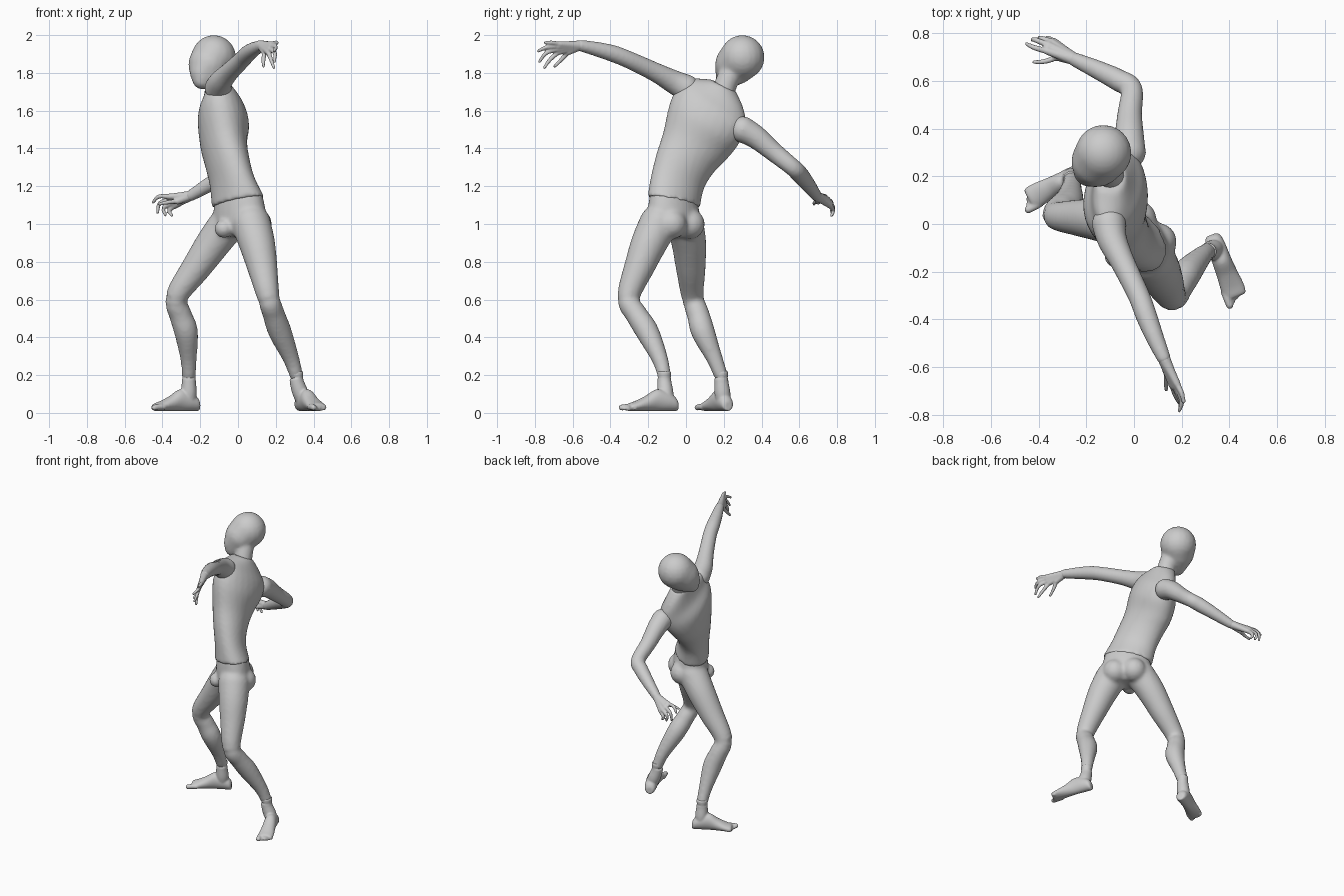
import bpy, bmesh, math
from mathutils import Vector, Matrix

if "Cube" in bpy.data.objects:
    bpy.data.objects.remove(bpy.data.objects["Cube"])

N = 24


def spline(rows, k=5):
    """Catmull-Rom through rows of numbers."""
    out = []
    for i in range(len(rows) - 1):
        q = [rows[max(i - 1, 0)], rows[i], rows[i + 1], rows[min(i + 2, len(rows) - 1)]]
        for j in range(k):
            t = j / k
            out.append([0.5 * (2 * b + (c - a) * t + (2 * a - 5 * b + 4 * c - d) * t * t
                               + (3 * b - a - 3 * c + d) * t ** 3) for a, b, c, d in zip(*q)])
    return out + [list(rows[-1])]


def skin(bm, rings):
    """Closed skin over (centre, side, up) ellipses."""
    loops = [[bm.verts.new(c + a * math.cos(2 * math.pi * i / N) + b * math.sin(2 * math.pi * i / N))
              for i in range(N)] for c, a, b in rings]
    for p, q in zip(loops, loops[1:]):
        for i in range(N):
            bm.faces.new((p[i], p[(i + 1) % N], q[(i + 1) % N], q[i]))
    bm.faces.new(loops[0][::-1])
    bm.faces.new(loops[-1])


def ball(bm, p, r):
    bmesh.ops.create_uvsphere(bm, u_segments=20, v_segments=12, radius=r, matrix=Matrix.Translation(p))


def tube(bm, rows, ends=True):
    """Round limb through (x, y, z, radius) rows."""
    s = spline(rows)
    rings = []
    for i, p in enumerate(s):
        d = Vector(s[min(i + 1, len(s) - 1)][:3]) - Vector(s[max(i - 1, 0)][:3])
        m = d.to_track_quat('Z', 'Y').to_matrix()
        rings.append((Vector(p[:3]), m @ Vector((p[3], 0, 0)), m @ Vector((0, p[3], 0))))
    skin(bm, rings)
    if ends:
        for p in (rows[0], rows[-1]):
            ball(bm, p[:3], p[3])


def trunk(bm, rows):
    """Body sections: x, y, z, half width, half depth, yaw, roll (degrees)."""
    rings = []
    for x, y, z, w, d, yaw, roll in spline(rows):
        t, r = math.radians(yaw), math.radians(roll)
        side = Vector((math.cos(t) * math.cos(r), math.sin(t) * math.cos(r), -math.sin(r)))
        rings.append((Vector((x, y, z)), side * w, Vector((-math.sin(t), math.cos(t), 0)) * d))
    skin(bm, rings)


def finish(bm, name, voxel, smooth):
    bmesh.ops.recalc_face_normals(bm, faces=bm.faces)
    me = bpy.data.meshes.new(name)
    bm.to_mesh(me)
    bm.free()
    ob = bpy.data.objects.new(name, me)
    bpy.context.collection.objects.link(ob)
    m = ob.modifiers.new("fuse", 'REMESH')
    m.mode, m.voxel_size, m.use_smooth_shade = 'VOXEL', voxel, True
    m = ob.modifiers.new("soften", 'SMOOTH')
    m.factor, m.iterations = 0.5, smooth


# Torso, twisting from the hips to the shoulders
bm = bmesh.new()
trunk(bm, [(0, -.065, 1.115, .165, .112, 135, 12), (-.03, -.045, 1.22, .157, .102, 122, 13),
           (-.055, -.005, 1.32, .165, .11, 110, 17), (-.075, .05, 1.42, .185, .123, 97, 24),
           (-.077, .10, 1.54, .215, .135, 82, 32), (-.07, .14, 1.62, .212, .11, 78, 33),
           (-.085, .165, 1.68, .175, .085, 78, 32), (-.10, .195, 1.735, .075, .065, 80, 25)])
finish(bm, "torso", .012, 5)

# Pelvis and legs
bm = bmesh.new()
trunk(bm, [(0, -.063, 1.14, .15, .10, 135, 12), (.008, -.065, 1.05, .163, .112, 135, 8),
           (.012, -.07, .97, .15, .105, 135, 5), (.01, -.06, .93, .08, .06, 135, 0)])
for p, r in (((.015, .02, 1.0), .08), ((.10, -.075, 1.0), .08), ((-.075, -.135, .975), .05)):
    ball(bm, p, r)
tube(bm, [(-.055, -.005, 1.0, .098), (-.13, .015, .9, .092), (-.22, .025, .77, .079),
          (-.325, .035, .615, .06), (-.305, .065, .52, .06), (-.275, .09, .43, .063),
          (-.262, .15, .29, .044), (-.26, .185, .2, .037)])
tube(bm, [(.07, -.145, 1.0, .104), (.10, -.195, .9, .096), (.125, -.24, .79, .083),
          (.162, -.305, .61, .06), (.19, -.262, .52, .059), (.222, -.205, .43, .062),
          (.28, -.14, .29, .044), (.308, -.115, .2, .036)])
finish(bm, "legs", .012, 6)


# Feet
def foot(name, ankle, heel, toe, inner):
    bm = bmesh.new()
    h, f = Vector((*heel, 0)), Vector((*toe, 0)) - Vector((*heel, 0))
    side = Vector((f.y, -f.x, 0)).normalized()
    rows = [(0, .022, .05), (.05, .035, .075), (.18, .04, .1), (.38, .041, .115), (.58, .045, .08),
            (.75, .05, .055), (.87, .047, .042), (.9, .04, .035)]
    skin(bm, [(h + f * t + Vector((0, 0, z / 2 + .01)), side * w, Vector((0, 0, z / 2)))
              for t, w, z in spline(rows)])
    b = h + f * .2
    tube(bm, [(*ankle, .222, .037), (*ankle, .17, .037),
              ((ankle[0] + b.x) / 2, (ankle[1] + b.y) / 2, .11, .042), (b.x, b.y, .06, .038)], False)
    for i in range(5):
        o = side * inner * (.038 - .019 * i)
        r = .016 if i == 0 else .0105
        a, e = h + f * .78 + o, h + f * (.97 - .035 * i) + o
        tube(bm, [(a.x, a.y, .032, r), ((a.x + e.x) / 2, (a.y + e.y) / 2, .032, r), (e.x, e.y, .012 + r, r)])
    finish(bm, name, .006, 4)


foot("right_foot", (-.26, .187), (-.208, .225), (-.468, .09), -1)
foot("left_foot", (.31, -.115), (.325, -.045), (.44, -.335), 1)

# Arms
ARMS = {
    "right_arm": [(-.02, .30, 1.50, .07), (-.02, .37, 1.46, .062), (-.018, .46, 1.385, .052),
                  (-.01, .565, 1.30, .046), (-.06, .60, 1.265, .047), (-.15, .645, 1.21, .04),
                  (-.25, .69, 1.15, .03)],
    "left_arm": [(-.105, 0, 1.72, .072), (-.09, -.07, 1.755, .062), (-.045, -.165, 1.805, .051),
                 (.02, -.30, 1.868, .046), (.05, -.38, 1.90, .045), (.085, -.47, 1.925, .039),
                 (.124, -.56, 1.945, .03)]}
for name, rows in ARMS.items():
    bm = bmesh.new()
    tube(bm, rows)
    finish(bm, name, .01, 4)


# Hands: wrist, then knuckle / middle joint / tip for each finger, thumb last
def hand(name, wrist, fingers):
    bm = bmesh.new()
    w = Vector(wrist)
    for i, (a, m, e) in enumerate(fingers):
        r = .011
        if i < 4:
            tube(bm, [(*w, .027), (*(w.lerp(Vector(a), .5)), .02), (*a, .0155)])
        else:
            tube(bm, [(*w, .025), (*a, .017)])
        tube(bm, [(*a, r + .002), (*m, r), (*e, r - .003)])
    for (a, _, _), (b, _, _) in zip(fingers[:3], fingers[1:4]):
        tube(bm, [(*a, .0145), (*b, .0145)])
    finish(bm, name, .005, 4)


hand("right_hand", (-.25, .69, 1.15), [
    ((-.365, .725, 1.145), (-.42, .74, 1.145), (-.45, .755, 1.115)),
    ((-.36, .75, 1.13), (-.415, .772, 1.11), (-.425, .77, 1.06)),
    ((-.35, .765, 1.11), (-.395, .78, 1.085), (-.385, .775, 1.048)),
    ((-.335, .765, 1.095), (-.365, .78, 1.07), (-.35, .77, 1.046)),
    ((-.32, .70, 1.12), (-.37, .682, 1.115), (-.418, .678, 1.105))])
hand("left_hand", (.124, -.56, 1.945), [
    ((.16, -.675, 1.91), (.175, -.72, 1.87), (.19, -.75, 1.828)),
    ((.17, -.68, 1.925), (.195, -.74, 1.905), (.193, -.775, 1.86)),
    ((.178, -.68, 1.94), (.20, -.74, 1.935), (.19, -.782, 1.915)),
    ((.18, -.67, 1.952), (.20, -.71, 1.96), (.208, -.745, 1.96)),
    ((.14, -.625, 1.91), (.135, -.66, 1.87), (.135, -.695, 1.835))])

# Head and neck: hull over skull, face and chin
bm = bmesh.new()
tmp = bmesh.new()
for p, r in (((-.128, .298, 1.882), .118), ((-.155, .262, 1.845), .108), ((-.188, .222, 1.80), .066),
             ((-.19, .212, 1.765), .052)):
    ball(tmp, p, r)
pts = [bm.verts.new(v.co) for v in tmp.verts]
tmp.free()
bmesh.ops.convex_hull(bm, input=pts)
bmesh.ops.delete(bm, geom=[v for v in bm.verts if not v.link_faces], context='VERTS')
tube(bm, [(-.10, .195, 1.69, .062), (-.105, .215, 1.75, .06), (-.12, .26, 1.84, .065)], False)
finish(bm, "head", .01, 6)
